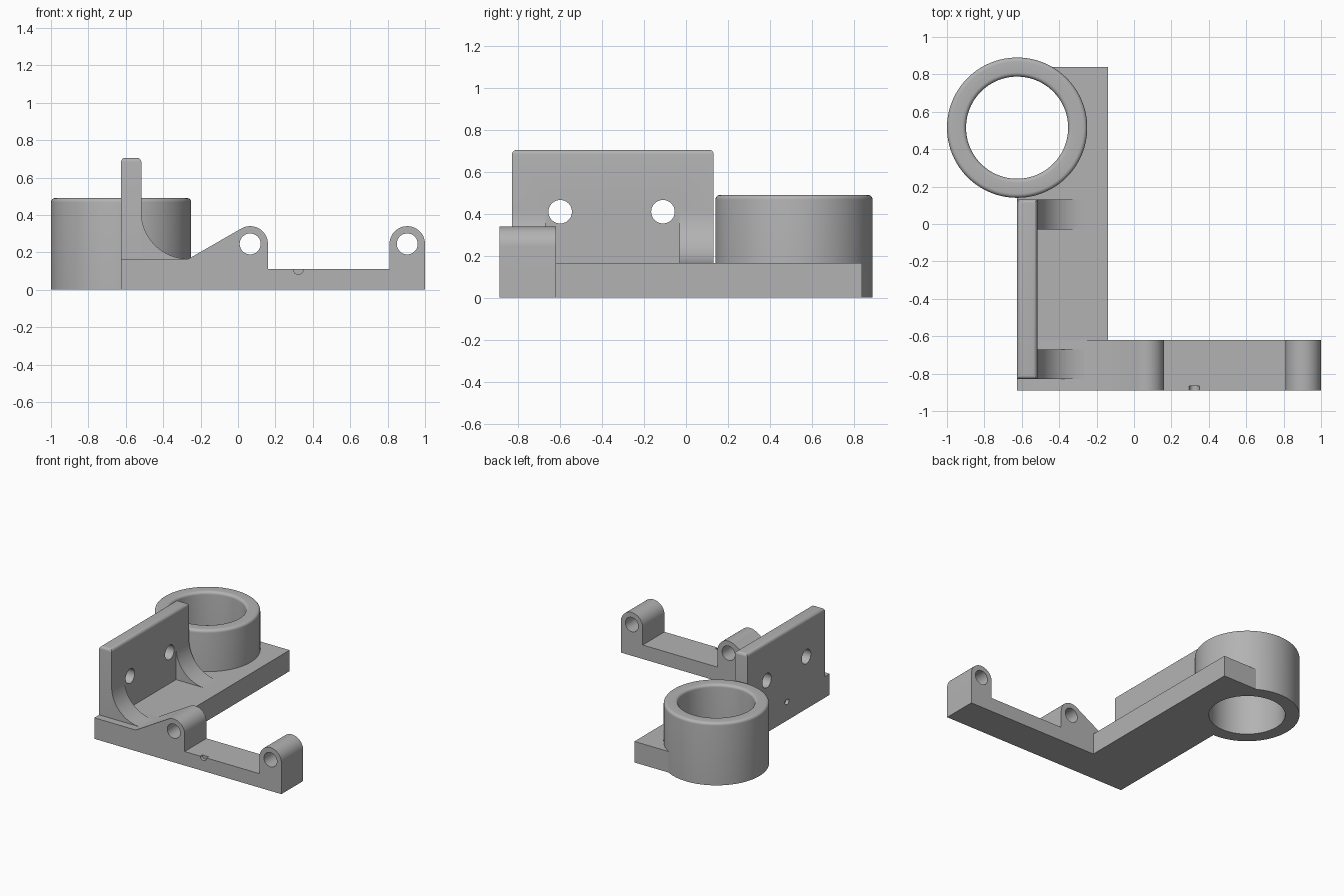
import bpy, bmesh
from math import pi, cos, sin, radians, hypot, atan2, acos
from mathutils import Matrix, Vector

default = bpy.data.objects.get("Cube")
if default:
    bpy.data.objects.remove(default, do_unlink=True)

grey = bpy.data.materials.new("plain grey")
grey.use_nodes = True
COLOUR = (0.45, 0.45, 0.45, 1)
grey.diffuse_color = COLOUR
grey.node_tree.nodes["Principled BSDF"].inputs["Base Color"].default_value = COLOUR


def make(name, bm):
    bmesh.ops.recalc_face_normals(bm, faces=bm.faces)
    mesh = bpy.data.meshes.new(name)
    bm.to_mesh(mesh)
    bm.free()
    obj = bpy.data.objects.new(name, mesh)
    bpy.context.collection.objects.link(obj)
    mesh.materials.append(grey)
    return obj


def arc(cx, cz, r, a0, a1, n=24):
    return [(cx + r * cos(a0 + (a1 - a0) * i / n), cz + r * sin(a0 + (a1 - a0) * i / n))
            for i in range(n + 1)]


def extrude_y(name, profile, y0, y1):
    """Extrude an x-z outline along y."""
    bm = bmesh.new()
    face = bm.faces.new([bm.verts.new((x, y0, z)) for x, z in profile])
    new = bmesh.ops.extrude_face_region(bm, geom=[face])["geom"]
    verts = [v for v in new if isinstance(v, bmesh.types.BMVert)]
    bmesh.ops.translate(bm, vec=(0, y1 - y0, 0), verts=verts)
    return make(name, bm)


def box(name, lo, hi, top_round=0):
    bm = bmesh.new()
    lo, hi = Vector(lo), Vector(hi)
    size = hi - lo
    bmesh.ops.create_cube(bm, size=1, matrix=Matrix.Translation((lo + hi) / 2) @ Matrix.Diagonal((*size, 1)))
    if top_round:
        top = [e for e in bm.edges if all(v.co.z > hi.z - 0.001 for v in e.verts)]
        bmesh.ops.bevel(bm, geom=top, offset=top_round, segments=5, profile=0.5, affect='EDGES')
    return make(name, bm)


def drill(target, centre, radius, length, axis, segments=48):
    """Cut a round hole, then discard the cutter."""
    bm = bmesh.new()
    turn = {"X": Matrix.Rotation(pi / 2, 4, 'Y'), "Y": Matrix.Rotation(pi / 2, 4, 'X'), "Z": Matrix()}[axis]
    bmesh.ops.create_cone(bm, cap_ends=True, segments=segments, radius1=radius, radius2=radius,
                          depth=length, matrix=Matrix.Translation(centre) @ turn)
    cutter = make("hole_cutter", bm)
    cutter.hide_render = True
    mod = target.modifiers.new("hole", 'BOOLEAN')
    mod.operation, mod.solver, mod.object = 'DIFFERENCE', 'EXACT', cutter
    bpy.context.view_layer.objects.active = target
    bpy.ops.object.modifier_apply(modifier=mod.name)
    bpy.data.objects.remove(cutter, do_unlink=True)


# Main dimensions
LEFT, BASE_TOP, FRONT, BAR_BACK = -0.625, 0.165, -0.89, -0.62
RING_X, RING_Y, OUTER, INNER, RING_TOP = -0.625, 0.515, 0.375, 0.273, 0.49
WALL_X, WALL_FRONT, WALL_BACK = -0.517, -0.83, 0.132
LUG_Z, LUG_R, BAR_TOP = 0.245, 0.095, 0.11
INNER_LUG, OUTER_LUG = 0.065, 0.905

# Front bar with two rounded lugs, the inner one running down a tangent slope
foot = (-0.265, BASE_TOP)
dx, dz = foot[0] - INNER_LUG, foot[1] - LUG_Z
tangent = (atan2(dz, dx) % (2 * pi)) - acos(LUG_R / hypot(dx, dz))
outline = [(LEFT, 0), (1, 0)]
outline += arc(OUTER_LUG, LUG_Z, LUG_R, 0, pi)
outline += [(OUTER_LUG - LUG_R, BAR_TOP), (INNER_LUG + LUG_R, BAR_TOP)]
outline += arc(INNER_LUG, LUG_Z, LUG_R, 0, tangent)
outline += [foot, (LEFT, BASE_TOP)]
front_bar = extrude_y("front_bar", outline, FRONT, BAR_BACK)
for x in (INNER_LUG, OUTER_LUG):
    drill(front_bar, (x, -0.75, LUG_Z), 0.056, 1, "Y")
drill(front_bar, (0.322, FRONT, BAR_TOP), 0.027, 0.05, "Y", 24)

# Base arm, hollowed where the ring stands
base_arm = box("base_arm", (LEFT, BAR_BACK, 0), (-0.14, 0.84, BASE_TOP))
drill(base_arm, (RING_X, RING_Y, 0.1), OUTER - 0.001, 1, "Z", 96)
drill(base_arm, (LEFT, -0.36, BASE_TOP - 0.015), 0.024, 0.05, "X", 24)

# Upright wall with two through holes
wall = box("upright_wall", (LEFT, WALL_FRONT, BASE_TOP), (WALL_X, WALL_BACK, 0.705), 0.022)
for y in (-0.6, -0.11):
    drill(wall, (LEFT, y, 0.41), 0.056, 1, "X")

# Curved gussets at both ends of the wall
curve = arc(WALL_X + 0.25, BASE_TOP + 0.25, 0.25, pi, 1.5 * pi)
gussets = [extrude_y(name, [(WALL_X, BASE_TOP)] + curve, y0, y1)
           for name, y0, y1 in (("front_gusset", WALL_FRONT, -0.67), ("back_gusset", -0.03, WALL_BACK))]

# Ring: cross-section with rounded top edges, spun around its axis
r = 0.022
section = [(INNER, 0), (OUTER, 0)]
section += arc(OUTER - r, RING_TOP - r, r, 0, pi / 2, 6)
section += arc(INNER + r, RING_TOP - r, r, pi / 2, pi, 6)
bm = bmesh.new()
verts = [bm.verts.new((RING_X + x, RING_Y, z)) for x, z in section]
edges = [bm.edges.new((verts[i - 1], verts[i])) for i in range(len(verts))]
bmesh.ops.spin(bm, geom=verts + edges, cent=(RING_X, RING_Y, 0), axis=(0, 0, 1),
               angle=2 * pi, steps=96, use_merge=True)
bmesh.ops.remove_doubles(bm, verts=bm.verts, dist=0.0001)
ring = make("ring", bm)

# Smooth the rounded faces, keep the edges sharp
bpy.ops.object.select_all(action='DESELECT')
for obj in [front_bar, base_arm, wall, ring] + gussets:
    obj.select_set(True)
bpy.context.view_layer.objects.active = ring
bpy.ops.object.shade_smooth_by_angle(angle=radians(30))
